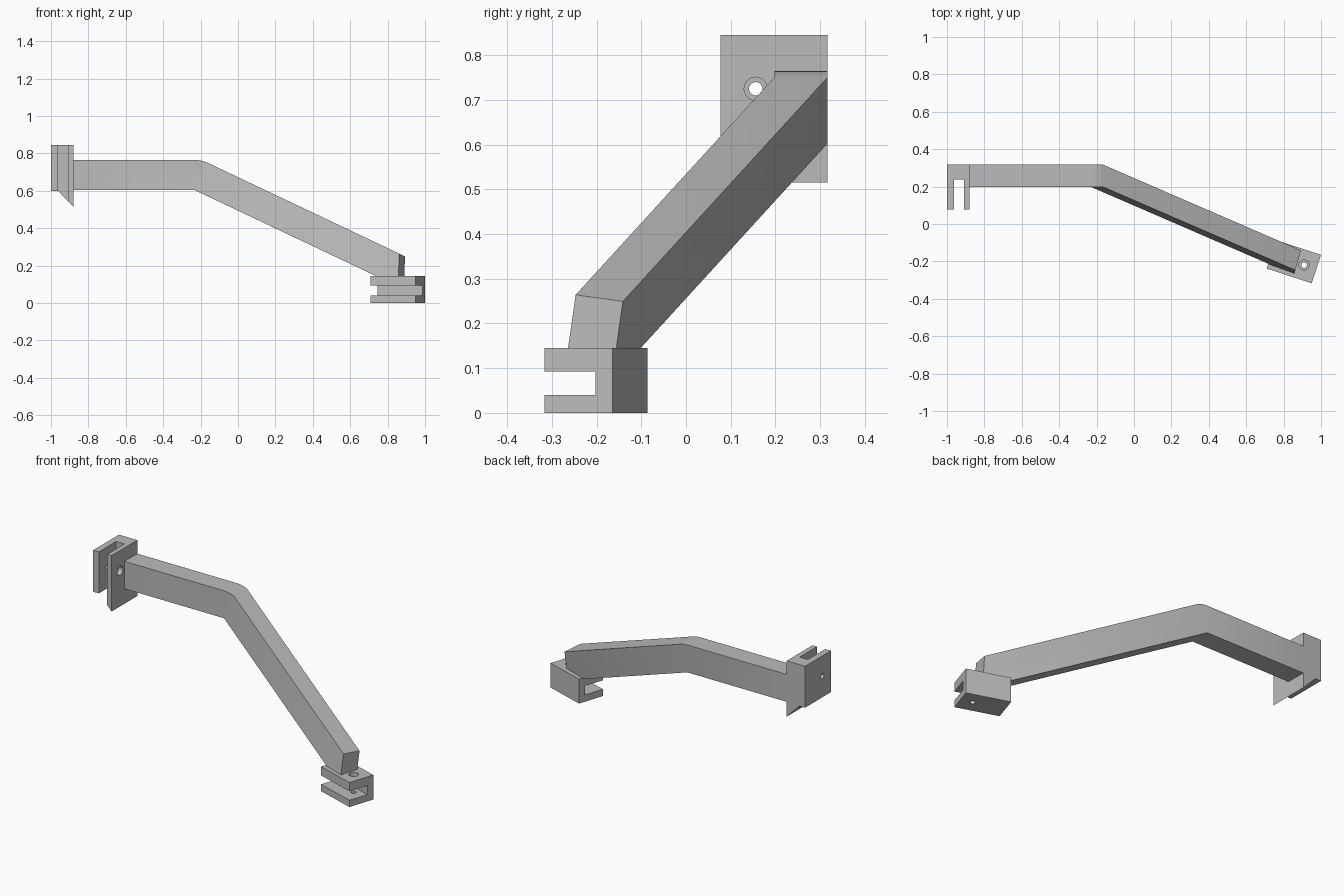
import bpy
import bmesh
import math
from mathutils import Vector, Matrix

if "Cube" in bpy.data.objects:
    bpy.data.objects.remove(bpy.data.objects["Cube"], do_unlink=True)

grey = bpy.data.materials.new("plain grey")
grey.use_nodes = True
grey.diffuse_color = (0.5, 0.5, 0.5, 1)
grey.node_tree.nodes["Principled BSDF"].inputs["Base Color"].default_value = (0.5, 0.5, 0.5, 1)


def make(name, bm):
    bmesh.ops.recalc_face_normals(bm, faces=bm.faces)
    mesh = bpy.data.meshes.new(name)
    bm.to_mesh(mesh)
    bm.free()
    mesh.materials.append(grey)
    obj = bpy.data.objects.new(name, mesh)
    bpy.context.collection.objects.link(obj)
    return obj


def extrude(outlines, offset):
    """Closed solid from connected outlines swept along one vector."""
    bm = bmesh.new()
    for pts in outlines:
        bm.faces.new([bm.verts.new(p) for p in pts])
    bmesh.ops.remove_doubles(bm, verts=bm.verts, dist=0.0001)
    faces = bm.faces[:]
    new = bmesh.ops.extrude_face_region(bm, geom=faces, use_keep_orig=True)["geom"]
    bmesh.ops.translate(bm, vec=offset, verts=[v for v in new if isinstance(v, bmesh.types.BMVert)])
    return bm


def slot(lo, hi):
    bm = bmesh.new()
    bmesh.ops.create_cube(bm, size=1)
    lo, hi = Vector(lo), Vector(hi)
    for v in bm.verts:
        v.co = (lo + hi) / 2 + v.co * (hi - lo)
    return make("slot_cutter", bm)


def pin_hole(start, end, radius):
    bm = bmesh.new()
    start, end = Vector(start), Vector(end)
    axis = end - start
    turn = Matrix.Translation((start + end) / 2) @ axis.to_track_quat("Z", "Y").to_matrix().to_4x4()
    bmesh.ops.create_cone(bm, cap_ends=True, segments=24, radius1=radius, radius2=radius,
                          depth=axis.length, matrix=turn)
    return make("hole_cutter", bm)


def cut(obj, cutters):
    bpy.context.view_layer.objects.active = obj
    for cutter in cutters:
        cutter.hide_render = True
        mod = obj.modifiers.new("cut", "BOOLEAN")
        mod.operation, mod.solver, mod.object = "DIFFERENCE", "EXACT", cutter
        bpy.ops.object.modifier_apply(modifier=mod.name)
        bpy.data.objects.remove(cutter, do_unlink=True)


# Upper clevis: vertical fork with a sloping underside
front, back = 0.077, 0.317
outline = [(-1, 0.6), (-0.963, 0.6), (-0.88, 0.515), (-0.88, 0.845), (-1, 0.845)]
upper = make("upper_clevis", extrude([[(x, front, z) for x, z in outline]], (0, back - front, 0)))
cut(upper, [slot((-0.963, 0, 0.4), (-0.909, 0.238, 0.95)),
            pin_hole((-1.02, 0.156, 0.725), (-0.94, 0.156, 0.725), 0.015),
            pin_hole((-0.93, 0.156, 0.725), (-0.86, 0.156, 0.725), 0.026)])

# Lower clevis: horizontal fork, modelled square then turned in plan
length, width, height = 0.253, 0.16, 0.145
lower = make("lower_clevis", extrude(
    [[(0, 0, 0), (-length, 0, 0), (-length, width, 0), (0, width, 0)]], (0, 0, height)))
cut(lower, [slot((-0.3, -0.1, 0.04), (0.1, 0.12, 0.093)),
            pin_hole((-0.069, 0.08, -0.02), (-0.069, 0.08, 0.06), 0.015),
            pin_hole((-0.069, 0.08, 0.07), (-0.069, 0.08, 0.17), 0.027)])
lower.data.transform(Matrix.Translation((0.95, -0.317, 0)) @ Matrix.Rotation(math.radians(-18.1), 4, "Z"))

# Arm: level bar, softened bend, then a run sloping down and forward
inner, top, bottom = 0.198, 0.765, 0.603
bend = [(-0.235, top), (-0.21, 0.7635), (-0.187, 0.759), (-0.165, 0.751)]
elbow = Vector((-0.23, inner, bottom))
crown = Vector((bend[-1][0], inner, bend[-1][1]))
run = Vector((1, -0.433, -0.474)) * 1.4
level = [(-0.88, inner, bottom), (-0.88, inner, top)] + [(x, inner, z) for x, z in bend] + [elbow]
bm = extrude([level, [elbow, crown, crown + run, elbow + run]], (0, back - inner, 0))
# Trim the far end square to the lower clevis and flush with its top
for point, normal in (((0.863, -0.245, 0), (0.96, -0.28, 0)), ((0, 0, height), (0, 0, -1))):
    cutting = bmesh.ops.bisect_plane(bm, geom=bm.verts[:] + bm.edges[:] + bm.faces[:],
                                     plane_co=point, plane_no=normal, clear_outer=True)["geom_cut"]
    bmesh.ops.holes_fill(bm, edges=[e for e in cutting if isinstance(e, bmesh.types.BMEdge)], sides=0)
arm = make("bent_arm", bm)

# Smooth the gentle bend, keep every machined edge sharp
for obj in (upper, lower, arm):
    bpy.ops.object.select_all(action="DESELECT")
    obj.select_set(True)
    bpy.context.view_layer.objects.active = obj
    bpy.ops.object.shade_smooth_by_angle(angle=math.radians(30))
